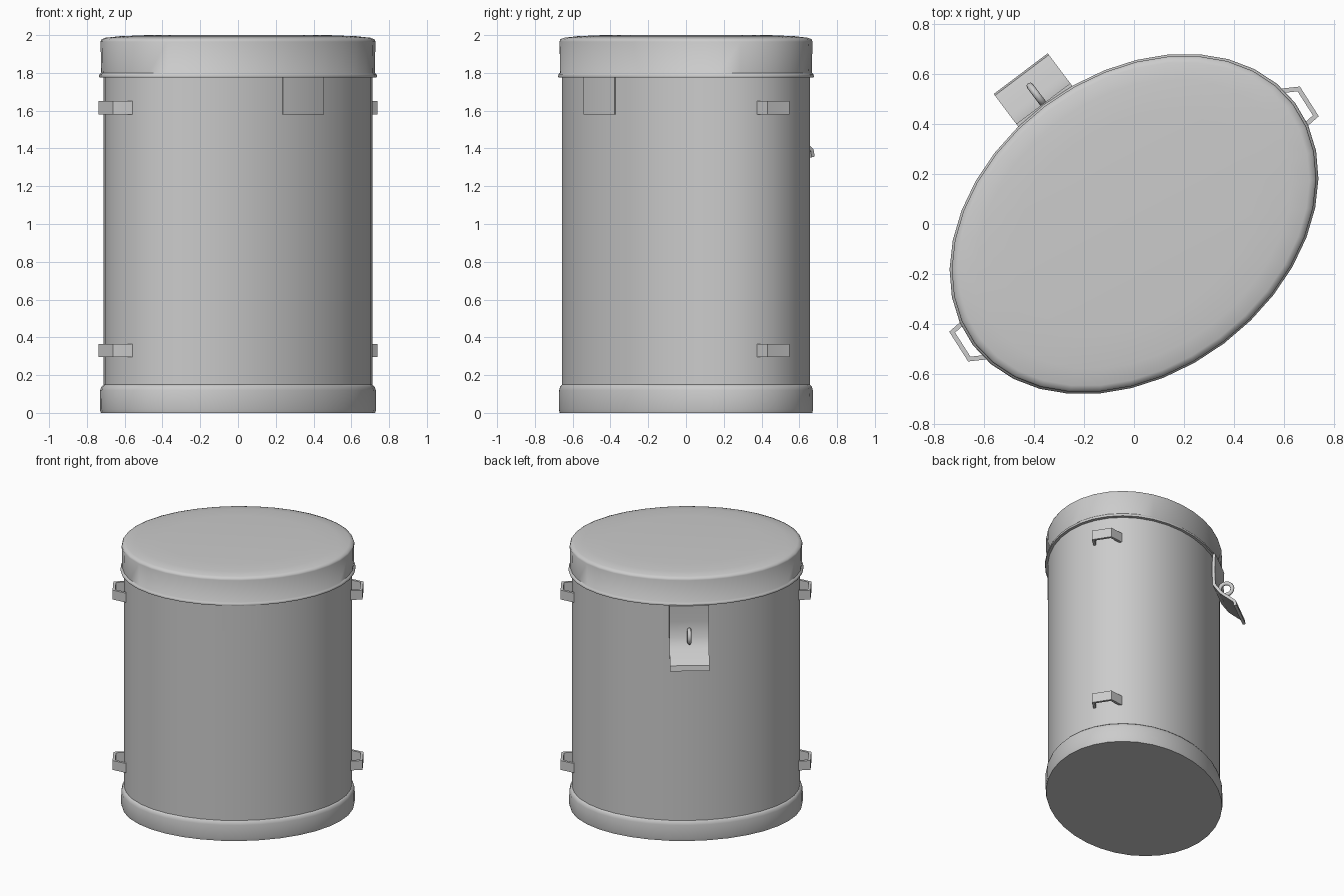
import bpy, bmesh, math
from mathutils import Vector

if "Cube" in bpy.data.objects:
    bpy.data.objects.remove(bpy.data.objects["Cube"])

# The oval's long axis is turned 37 degrees from x
ANG = math.radians(37)
LONG = Vector((math.cos(ANG), math.sin(ANG), 0))
SHORT = Vector((-math.sin(ANG), math.cos(ANG), 0))
A, B, SIDES = 0.806, 0.598, 36


def place(u, v, z):
    return LONG * u + SHORT * v + Vector((0, 0, z))


def finish(name, bm, thickness=0, angle=35):
    bmesh.ops.recalc_face_normals(bm, faces=bm.faces)
    mesh = bpy.data.meshes.new(name)
    bm.to_mesh(mesh)
    bm.free()
    obj = bpy.data.objects.new(name, mesh)
    bpy.context.collection.objects.link(obj)
    bpy.ops.object.select_all(action='DESELECT')
    obj.select_set(True)
    bpy.context.view_layer.objects.active = obj
    if thickness:
        mod = obj.modifiers.new("thickness", 'SOLIDIFY')
        mod.thickness, mod.offset, mod.use_even_offset = thickness, 0, True
        bpy.ops.object.modifier_apply(modifier=mod.name)
    bpy.ops.object.shade_smooth_by_angle(angle=math.radians(angle))
    return obj


def oval_shell(name, profile):
    """Stack oval rings from (scale, z) pairs and cap both ends."""
    bm = bmesh.new()
    rings = []
    for s, z in profile:
        rings.append([bm.verts.new(place(A * s * math.cos(t), B * s * math.sin(t), z))
                      for t in (2 * math.pi * i / SIDES for i in range(SIDES))])
    for lo, hi in zip(rings, rings[1:]):
        for i in range(SIDES):
            j = (i + 1) % SIDES
            bm.faces.new((lo[i], lo[j], hi[j], hi[i]))
    bm.faces.new(rings[0])
    bm.faces.new(rings[-1])
    return finish(name, bm, angle=50)


def strip(name, path, across, thickness):
    """Bent metal strip: a path widened along 'across'."""
    bm = bmesh.new()
    rows = [(bm.verts.new(p - across / 2), bm.verts.new(p + across / 2)) for p in path]
    for a, b in zip(rows, rows[1:]):
        bm.faces.new((a[0], a[1], b[1], b[0]))
    return finish(name, bm, thickness)


# Canister: base band, wall and lid
oval_shell("base_band", [(0.985, 0), (0.992, 0.02), (0.99, 0.12), (0.982, 0.138), (0.966, 0.15)])
oval_shell("canister_wall", [(0.967, 0.1), (0.967, 1.79)])
oval_shell("lid", [(0.967, 1.775), (0.995, 1.776), (0.999, 1.784), (0.993, 1.793), (0.982, 1.80),
                   (0.987, 1.965), (0.98, 1.978), (0.95, 1.986), (0.85, 1.994), (0.65, 2.0)])

# Four strap brackets at the ends of the long axis
for side, label in ((1, "right"), (-1, "left")):
    for z, level in ((0.33, "lower"), (1.615, "upper")):
        path = [place(side * u, side * v, z) for u, v in
                ((0.76, -0.098), (0.84, -0.092), (0.85, 0.035), (0.765, 0.085))]
        strip(f"{label}_{level}_bracket", path, Vector((0, 0, 0.07)), 0.018)

# Hasp flap with its kicked-out lower end and folded lip
strip("hasp_flap", [place(0, v, z) for v, z in
                    ((0.592, 1.78), (0.588, 1.66), (0.592, 1.54), (0.64, 1.47),
                     (0.735, 1.39), (0.742, 1.355))],
      LONG * 0.27, 0.02)

# Staple ring standing out through the hasp
bm = bmesh.new()
N, M = 16, 8
loops = []
for i in range(N):
    t = 2 * math.pi * i / N
    loops.append([])
    for k in range(M):
        p = 2 * math.pi * k / M
        r = 0.045 + 0.014 * math.cos(p)
        loops[-1].append(bm.verts.new(place(0.014 * math.sin(p), 0.645 + r * math.cos(t),
                                            1.57 + r * math.sin(t))))
for i in range(N):
    for k in range(M):
        a, b = loops[i], loops[(i + 1) % N]
        bm.faces.new((a[k], b[k], b[(k + 1) % M], a[(k + 1) % M]))
finish("staple_ring", bm, angle=60)

# Hinge leaf wrapped on the opposite side
leaf = []
for i in range(7):
    u = -0.135 + 0.045 * i
    leaf.append(place(u, -0.965 * B * math.sqrt(1 - (u / (0.965 * A)) ** 2), 1.68))
strip("hinge_leaf", leaf, Vector((0, 0, 0.2)), 0.016)
